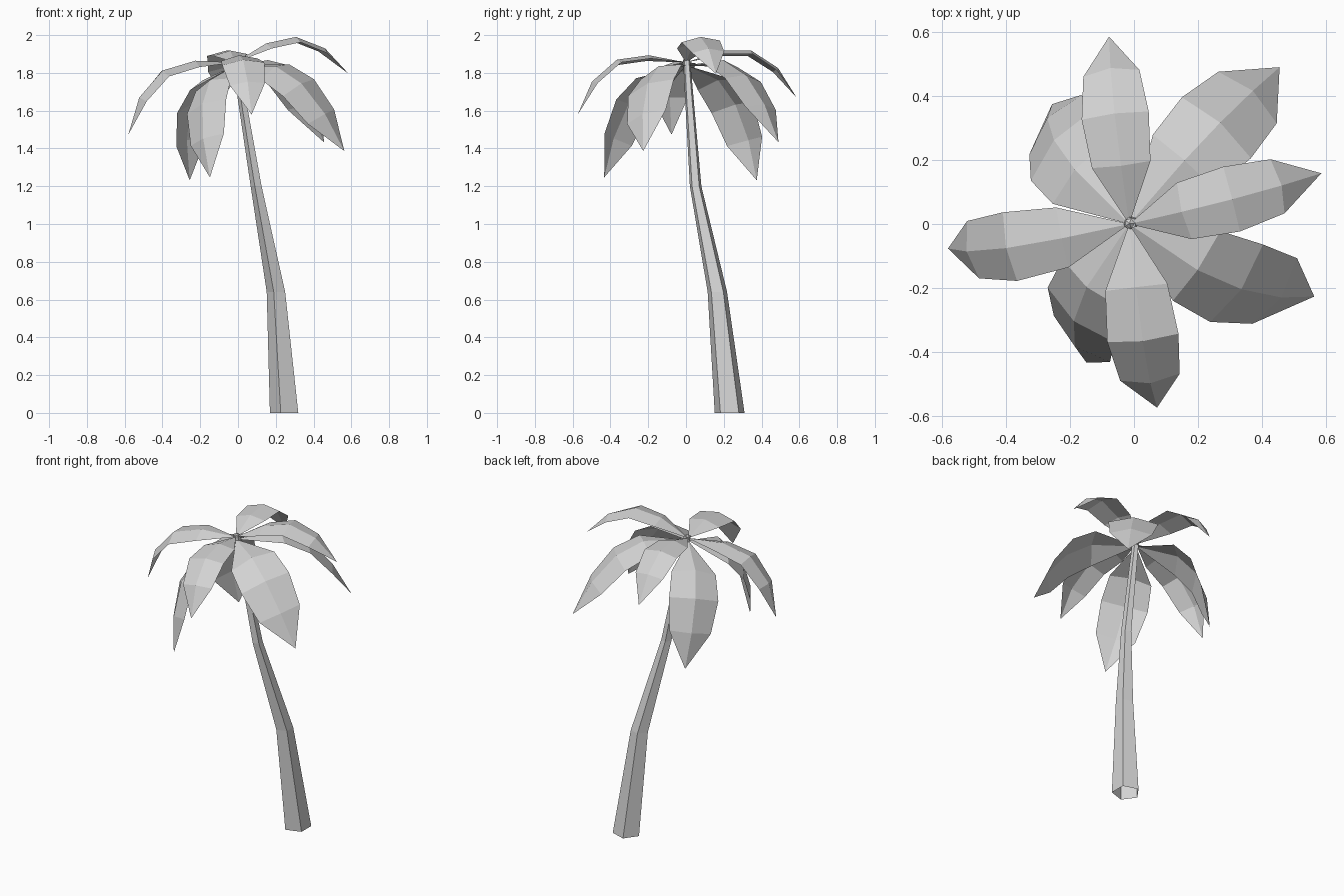
import bpy, bmesh
from math import radians, sin, cos, tau
from mathutils import Matrix, Vector

cube = bpy.data.objects.get("Cube")
if cube:
    bpy.data.objects.remove(cube)

grey = bpy.data.materials.new("light_grey")
grey.use_nodes = True
grey.diffuse_color = (0.65, 0.65, 0.65, 1)
grey.node_tree.nodes["Principled BSDF"].inputs["Base Color"].default_value = grey.diffuse_color


def make_object(name, bm):
    mesh = bpy.data.meshes.new(name)
    bm.to_mesh(mesh)
    bm.free()
    mesh.materials.append(grey)
    obj = bpy.data.objects.new(name, mesh)
    bpy.context.collection.objects.link(obj)
    return obj


# Trunk: five-sided rings along a leaning, tapering path (x, y, z, radius), open below
def build_trunk(path, sides=5):
    bm = bmesh.new()
    rings = []
    for x, y, z, r in path:
        angles = [tau * (i / sides + 0.5) for i in range(sides)]
        rings.append([bm.verts.new((x + r * cos(a), y + r * sin(a), z)) for a in angles])
    for low, high in zip(rings, rings[1:]):
        for i in range(sides):
            j = (i + 1) % sides
            bm.faces.new((low[i], low[j], high[j], high[i]))
    bm.faces.new(rings[-1])
    make_object("trunk", bm)


build_trunk([
    (0.252, 0.231, 0, 0.083),
    (0.206, 0.166, 0.64, 0.054),
    (0.099, 0.051, 1.2, 0.032),
    (-0.012, 0.003, 1.87, 0.02),
])

# Frond: ridged sheet that droops in four segments to a pointed tip
# Shape: base height, segments (length, slope), half widths, ridge height
UPPER = (1.855, [(0.2, 0), (0.17, -19), (0.175, -52), (0.19, -77)],
         [0.096, 0.11, 0.092], 0.024)
LOWER = (1.84, [(0.25, 0), (0.17, -32), (0.2, -54), (0.215, -67)],
         [0.135, 0.15, 0.127], 0.033)


def build_frond(name, shape, heading, pitch, roll, length, width):
    base_z, segments, half_widths, ridge_height = shape
    base = Vector((-0.015, 0, base_z))
    turn = (Matrix.Rotation(radians(heading), 3, "Z")
            @ Matrix.Rotation(radians(-pitch), 3, "Y")
            @ Matrix.Rotation(radians(roll), 3, "X"))
    bm = bmesh.new()

    def vert(point):
        return bm.verts.new(base + turn @ point)

    ridge = Vector((0, 0, 0))
    rows = [[vert(ridge)]]
    for i, (seg, slope) in enumerate(segments):
        a = radians(slope)
        ridge = ridge + Vector((cos(a), 0, sin(a))) * seg * length
        if i == len(half_widths):
            rows.append([vert(ridge)])
            break
        # Edges hang below the ridge, square to the local bend
        bend = radians((slope + segments[i + 1][1]) / 2)
        drop = Vector((sin(bend), 0, -cos(bend))) * ridge_height
        side = Vector((0, half_widths[i] * width, 0))
        rows.append([vert(ridge + drop + side), vert(ridge), vert(ridge + drop - side)])

    for k in range(2):
        bm.faces.new((rows[0][0], rows[1][k + 1], rows[1][k]))
        for a, b in zip(rows[1:-2], rows[2:-1]):
            bm.faces.new((a[k], a[k + 1], b[k + 1], b[k]))
        bm.faces.new((rows[-2][k], rows[-2][k + 1], rows[-1][0]))
    make_object(name, bm)


# Upper fronds are narrow and raised, lower ones broad and hanging
for frond in [
    ("upper_frond_left", UPPER, 13, 31, 3, 0.98, 0.95),
    ("upper_frond_back", UPPER, 98, 19, -3, 0.97, 0.96),
    ("upper_frond_front", UPPER, -84, 11, 4, 1.01, 1.02),
    ("upper_frond_right", UPPER, 192, 2.5, -6, 1.08, 1.0),
    ("lower_frond_back_left", LOWER, 49, 6, -4, 1.06, 0.96),
    ("lower_frond_front_left", LOWER, -34, -1, 17, 1.03, 1.02),
    ("lower_frond_front_right", LOWER, 236, -18, 17, 1.0, 0.93),
    ("lower_frond_back_right", LOWER, 135, -18, -12, 1.01, 0.99),
]:
    build_frond(*frond)

# Small bud where the fronds meet
bm = bmesh.new()
bmesh.ops.create_icosphere(bm, subdivisions=1, radius=0.02,
                           matrix=Matrix.Translation((-0.014, 0.002, 1.86)))
make_object("crown_bud", bm)
